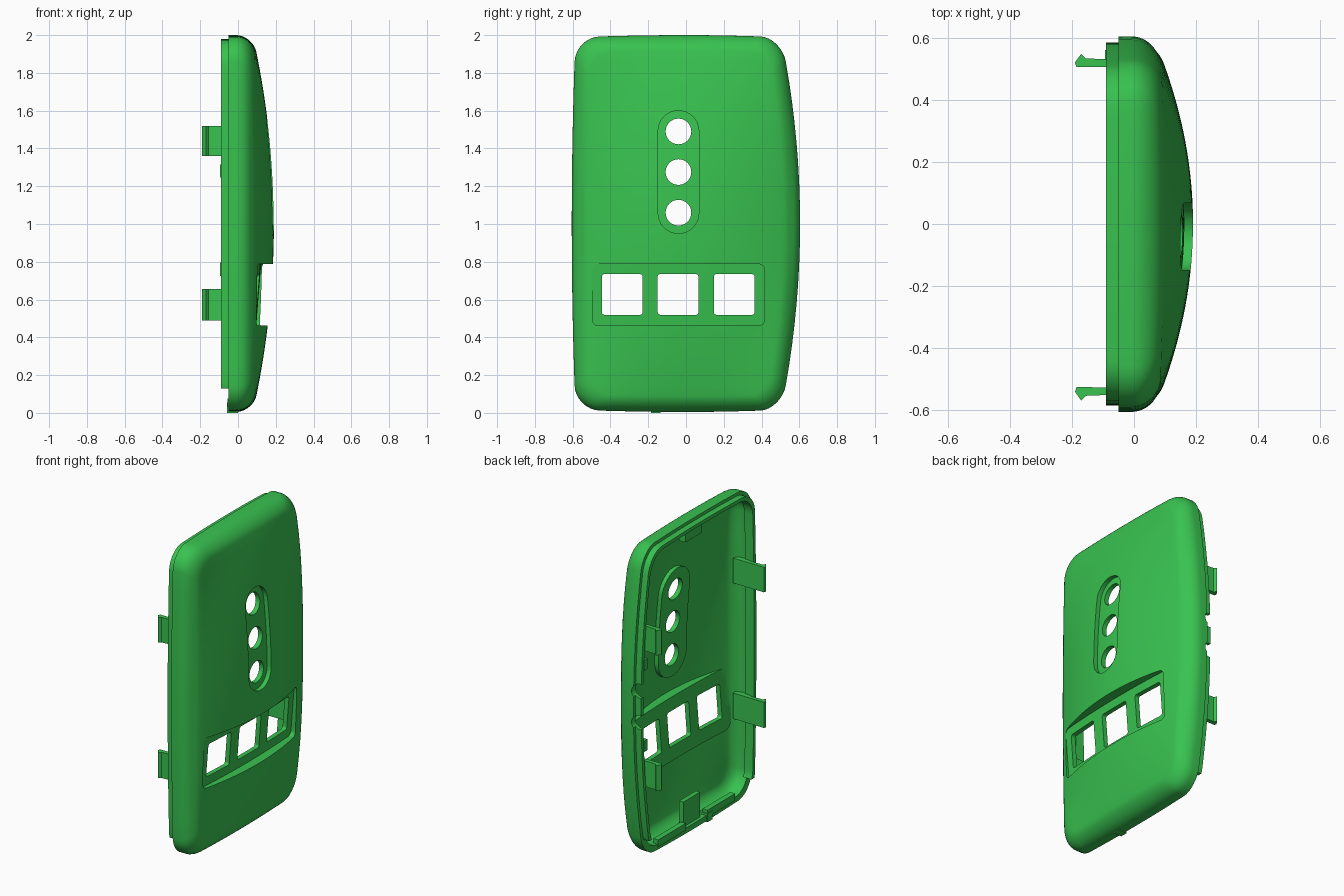
import bpy, bmesh, math
from mathutils import Vector

cube = bpy.data.objects.get("Cube")
if cube:
    bpy.data.objects.remove(cube)

green = bpy.data.materials.new("bright green")
green.use_nodes = True
colour = (0.04, 0.54, 0.08, 1)
green.diffuse_color = colour
green.node_tree.nodes["Principled BSDF"].inputs["Base Color"].default_value = colour

RIM = -0.05


def solid(name, rings, loop=False):
    """Skin a list of equal rings; cap the ends or close them into a tube."""
    bm = bmesh.new()
    rows = [[bm.verts.new(p) for p in ring] for ring in rings]
    n = len(rows[0])
    pairs = list(zip(rows, rows[1:])) + ([(rows[-1], rows[0])] if loop else [])
    for a, b in pairs:
        for i in range(n):
            j = (i + 1) % n
            bm.faces.new((a[i], a[j], b[j], b[i]))
    if not loop:
        bm.faces.new(rows[0])
        bm.faces.new(rows[-1])
    bmesh.ops.recalc_face_normals(bm, faces=bm.faces)
    mesh = bpy.data.meshes.new(name)
    bm.to_mesh(mesh)
    bm.free()
    mesh.materials.append(green)
    obj = bpy.data.objects.new(name, mesh)
    bpy.context.collection.objects.link(obj)
    return obj


def rounded(cy, cz, hy, hz, ry, rz, arc=8, side=10):
    """Rounded rectangle as (y, z) points with subdivided sides."""
    arcs = []
    for k, (sy, sz) in enumerate([(1, 1), (-1, 1), (-1, -1), (1, -1)]):
        row = []
        for i in range(arc + 1):
            a = math.pi / 2 * (k + i / arc)
            row.append(Vector((cy + sy * (hy - ry) + ry * math.cos(a),
                               cz + sz * (hz - rz) + rz * math.sin(a))))
        arcs.append(row)
    pts = []
    for k in range(4):
        pts += arcs[k]
        a, b = arcs[k][-1], arcs[(k + 1) % 4][0]
        if (b - a).length < 1e-5:
            pts.pop()
        else:
            pts += [a.lerp(b, i / side) for i in range(1, side)]
    return pts


def cut(obj, *tools):
    for tool in tools:
        mod = obj.modifiers.new("cut", 'BOOLEAN')
        mod.operation = 'DIFFERENCE'
        mod.solver = 'EXACT'
        mod.object = tool
        bpy.context.view_layer.objects.active = obj
        bpy.ops.object.modifier_apply(modifier=mod.name)
        bpy.data.objects.remove(tool)


def box(name, x0, x1, y0, y1, z0, z1):
    return solid(name, [[(x, y0, z0), (x, y1, z0), (x, y1, z1), (x, y0, z1)] for x in (x0, x1)])


# Bulge in the middle, even shoulder height along the edges
def dome(y, z):
    return 0.08 + 0.11 * max(0, 1 - 3.2 * y * y) * max(0, 1 - 1.02 * (z - 1) ** 2)


# Outline: straight on one long side, bowed on the other
def outline(inset=0, shrink=1):
    pts = []
    for u, v in rounded(0, 0, 1, 1, 0.22, 0.13, side=16):
        half = 0.604 - 0.1 * v * v if u > 0 else 0.605 - 0.02 * v * v
        pts.append((u * half * (1 - inset / 0.6) * shrink,
                    1.0025 + v * (0.9975 - 0.012 * u * u) * (1 - inset) * shrink))
    return pts


def shell_body(name, inset, drop, start, r):
    wall_top = -0.01
    rings = [[(start, y, z) for y, z in outline(inset)]]
    for i in range(11):
        a = math.pi / 2 * i / 10
        f, d = math.sin(a), r * (1 - math.cos(a))
        rings.append([(wall_top + (dome(y, z) - drop - wall_top) * f, y, z)
                      for y, z in outline(inset + d)])
    for i in range(1, 19):
        rings.append([(dome(y, z) - drop, y, z) for y, z in outline(inset + r, 1 - i / 18.5)])
    return solid(name, rings)


# Recess tools with a curved floor
def sunk(name, cy, cz, hy, hz, r, floor):
    pts = rounded(cy, cz, hy, hz, r, r)
    rings = [[(0.3, y, z) for y, z in pts]]
    for i in range(10):
        s = 1 - i / 10.2
        ring = [(cy + (y - cy) * s, cz + (z - cz) * s) for y, z in pts]
        rings.append([(floor(y, z), y, z) for y, z in ring])
    return solid(name, rings)


def slot_floor(y, z):
    return dome(y, z) - 0.028


def panel_floor(y, z):
    return 0.1 + 0.08 * (z - 0.5) - 0.08 * y * y


def hole(cy, cz, hy, hz, r):
    pts = rounded(cy, cz, hy, hz, r, r)
    return solid("hole_cutter", [[(x, y, z) for y, z in pts] for x in (-0.04, 0.31)])


def notch(z):
    angles = [math.tau * i / 24 for i in range(24)]
    return solid("notch_cutter", [[(-0.08 + 0.045 * math.cos(a), y, z + 0.045 * math.sin(a))
                                   for a in angles] for y in (0.45, 0.7)])


slot = (-0.04, 1.275, 0.108, 0.325)
panel = (-0.04, 0.625, 0.455, 0.163)
pads = []
for (cy, cz, hy, hz), r, floor in ((slot, 0.138, slot_floor), (panel, 0.06, panel_floor)):
    pads.append(sunk("pad", cy, cz, hy + 0.03, hz + 0.03, r,
                     lambda y, z, f=floor: f(y, z) - 0.03))

# Hollow cover with recesses, round holes and square windows
cavity = shell_body("cavity", 0.035, 0.032, -0.08, 0.06)
cut(cavity, *pads)
cover = shell_body("cover_shell", 0, 0, RIM, 0.085)
cut(cover, cavity,
    sunk("slot_cutter", *slot, 0.108, slot_floor),
    sunk("panel_cutter", *panel, 0.03, panel_floor))
cut(cover, *[hole(-0.04, z, 0.068, 0.068, 0.068) for z in (1.06, 1.275, 1.49)])
cut(cover, *[hole(y, 0.627, 0.108, 0.108, 0.015) for y in (-0.338, -0.042, 0.255)])

# Locating lip inside the rim, open along the bottom and notched on one side
lip = solid("rim_lip", [[(x, y, z) for y, z in outline(d)]
                        for d, x in ((0.02, -0.03), (0.02, -0.09), (0.042, -0.09), (0.042, -0.03))],
            loop=True)
cut(lip, box("lip_gap", -0.2, 0.1, -0.8, 0.8, -0.1, 0.13))
for part in (lip, cover):
    cut(part, notch(0.92), notch(1.12))

parts = [cover, lip]

# Snap clips with outward hooks, rooted on the inner walls
hook = [(0.035, 0.507), (-0.185, 0.505), (-0.19, 0.52), (-0.17, 0.548),
        (-0.155, 0.533), (-0.08, 0.53), (-0.01, 0.548), (0.035, 0.548)]
for side, shift, label in ((1, 0, "back"), (-1, 0.02, "front")):
    for z0, z1, level in ((0.49, 0.655, "lower"), (1.36, 1.52, "upper")):
        parts.append(solid(f"{label}_{level}_clip",
                           [[(x, side * (y + shift), z) for x, y in hook] for z in (z0, z1)]))

# Small blocks, ribs, sill and foot
for z in (0.76, 1.28):
    parts.append(box("side_block", -0.094, -0.02, 0.525, 0.56, z - 0.035, z + 0.035))
parts.append(box("bottom_rib", -0.03, 0.0, -0.1, 0.07, 0.03, 0.2))
parts.append(box("top_rib", -0.045, 0.0, -0.1, 0.07, 1.87, 1.975))
for y in (-0.28, 0.22):
    parts.append(box("bottom_sill", -0.055, -0.02, y - 0.14, y + 0.14, 0.03, 0.075))
parts.append(box("bottom_foot", -0.058, 0.0, -0.185, -0.135, 0.0, 0.055))

# Smooth curved faces, keep edges crisp
bpy.ops.object.select_all(action='DESELECT')
for obj in parts:
    obj.select_set(True)
bpy.context.view_layer.objects.active = cover
bpy.ops.object.shade_smooth_by_angle(angle=math.radians(35))
